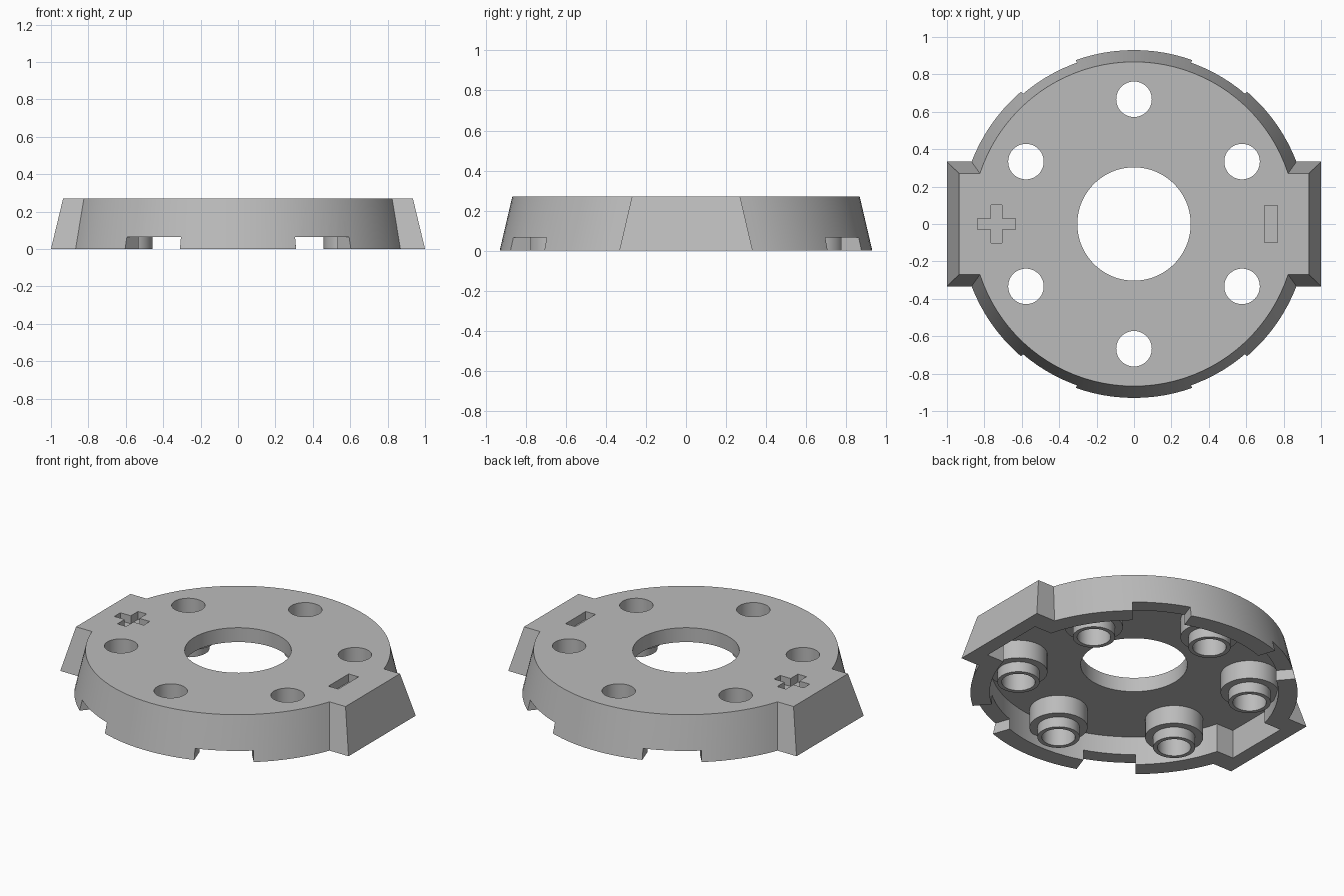
import bpy, bmesh, math
from math import sin, cos, asin, radians, pi

if "Cube" in bpy.data.objects:
    bpy.data.objects.remove(bpy.data.objects["Cube"])

grey = bpy.data.materials.new("grey plastic")
grey.diffuse_color = (0.50, 0.50, 0.50, 1)
grey.use_nodes = True
grey.node_tree.nodes["Principled BSDF"].inputs["Base Color"].default_value = grey.diffuse_color
H = 0.27


def loft(name, low, high, z0, z1):
    """Closed solid between two outlines with the same point count."""
    bm = bmesh.new()
    a = [bm.verts.new((x, y, z0)) for x, y in low]
    b = [bm.verts.new((x, y, z1)) for x, y in high]
    n = len(a)
    bm.faces.new(a[::-1])
    bm.faces.new(b)
    for i in range(n):
        j = (i + 1) % n
        bm.faces.new((a[i], a[j], b[j], b[i]))
    bmesh.ops.recalc_face_normals(bm, faces=bm.faces)
    me = bpy.data.meshes.new(name)
    bm.to_mesh(me)
    bm.free()
    ob = bpy.data.objects.new(name, me)
    me.materials.append(grey)
    bpy.context.collection.objects.link(ob)
    return ob


def prism(name, pts, z0, z1):
    return loft(name, pts, pts, z0, z1)


def circle(x, y, r, n=48):
    return [(x + r * cos(2 * pi * i / n), y + r * sin(2 * pi * i / n)) for i in range(n)]


def rect(x, y, hx, hy):
    return [(x - hx, y - hy), (x + hx, y - hy), (x + hx, y + hy), (x - hx, y + hy)]


def tabbed_disc(r, tx, ty, n=40):
    """Circle with a square tab on the left and the right."""
    a0 = asin(ty / r)
    half = [(tx, -ty), (tx, ty)]
    half += [(r * cos(a), r * sin(a)) for a in
             (a0 + (pi - 2 * a0) * i / n for i in range(n + 1))]
    return half + [(-x, -y) for x, y in half]


def combine(ob, tool, op):
    m = ob.modifiers.new(op, 'BOOLEAN')
    m.operation, m.object, m.solver = op, tool, 'EXACT'
    bpy.context.view_layer.objects.active = ob
    bpy.ops.object.modifier_apply(modifier=m.name)
    bpy.data.objects.remove(tool)


# tapered outer shell, hollow from below
base = loft("base_plate", tabbed_disc(0.93, 1.0, 0.333), tabbed_disc(0.867, 0.935, 0.27), 0, H)
combine(base, prism("hollow", tabbed_disc(0.82, 0.91, 0.21), -0.1, 0.18), 'DIFFERENCE')

# four notches in the lower rim
for c in (60, 120, 240, 300):
    angs = [radians(c - 10.5 + 3 * i) for i in range(8)]
    pts = [(1.05 * cos(a), 1.05 * sin(a)) for a in angs]
    pts += [(0.75 * cos(a), 0.75 * sin(a)) for a in angs[::-1]]
    combine(base, prism("notch", pts, -0.1, 0.065), 'DIFFERENCE')

# six stepped hollow posts
for k in range(6):
    a = radians(30 + 60 * k)
    x, y = 0.667 * cos(a), 0.667 * sin(a)
    combine(base, prism("collar", circle(x, y, 0.165), 0.065, 0.22), 'UNION')
    combine(base, prism("tube", circle(x, y, 0.12), 0.0, 0.21), 'UNION')
    combine(base, prism("bore", circle(x, y, 0.095), -0.1, 0.4), 'DIFFERENCE')

# central opening
combine(base, prism("centre_hole", circle(0, 0, 0.303, 80), -0.1, 0.4), 'DIFFERENCE')

# engraved polarity marks
w, s = 0.03, 0.102
plus = [(w, -s), (w, -w), (s, -w), (s, w), (w, w), (w, s),
        (-w, s), (-w, w), (-s, w), (-s, -w), (-w, -w), (-w, -s)]
combine(base, prism("plus_mark", [(x - 0.735, y) for x, y in plus], 0.22, 0.4), 'DIFFERENCE')
combine(base, prism("minus_mark", rect(0.732, 0, 0.034, 0.1), 0.22, 0.4), 'DIFFERENCE')

bpy.ops.object.select_all(action='DESELECT')
base.select_set(True)
bpy.context.view_layer.objects.active = base
bpy.ops.object.shade_smooth_by_angle(angle=radians(25))
